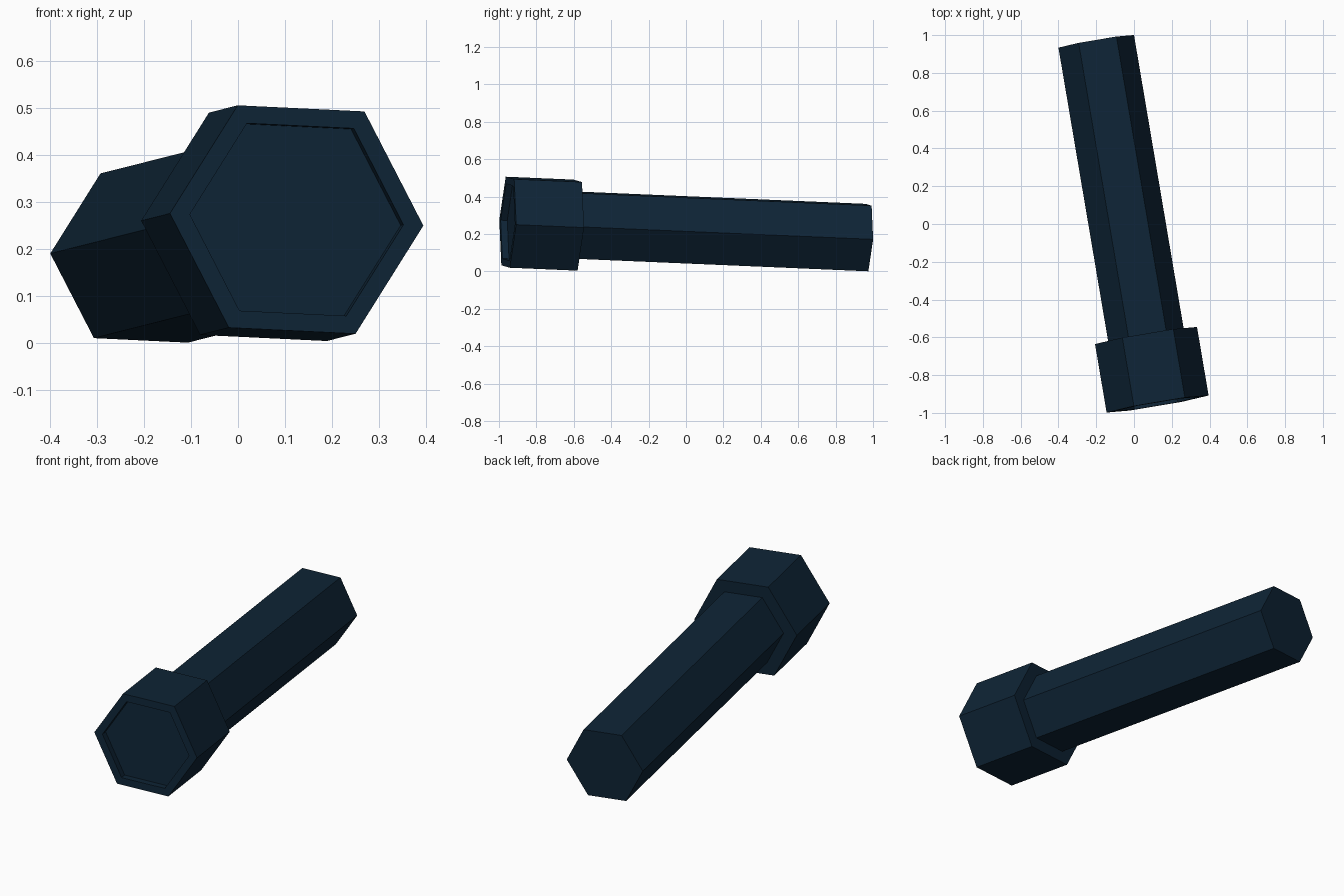
import bpy, bmesh, math
from mathutils import Vector, Matrix

if "Cube" in bpy.data.objects:
    bpy.data.objects.remove(bpy.data.objects["Cube"])

# Tilted axis of the torch: front centre to tail centre
FRONT = Vector((0.125, -0.953, 0.263))
TAIL = Vector((-0.2, 0.967, 0.181))
axis = (TAIL - FRONT).normalized()
length = (TAIL - FRONT).length

# Local frame: x points to the right-hand corner of the hexagon
right = Vector((0.27, 0.045, -0.013))
right = (right - axis * right.dot(axis)).normalized()
side = axis.cross(right)
frame = Matrix((right, side, axis)).transposed().to_4x4()
frame.translation = FRONT

navy = bpy.data.materials.new("dark navy")
navy.diffuse_color = (0.0045, 0.018, 0.037, 1)
navy.use_nodes = True
navy.node_tree.nodes["Principled BSDF"].inputs["Base Color"].default_value = navy.diffuse_color


def hex_part(name, rings, cap_start=False, cap_end=False):
    """Hexagonal rings given as (radius, distance along the axis)."""
    bm = bmesh.new()
    loops = []
    for r, t in rings:
        loops.append([bm.verts.new((r * math.cos(k * math.pi / 3),
                                    r * math.sin(k * math.pi / 3), t))
                      for k in range(6)])
    for a, b in zip(loops, loops[1:]):
        for k in range(6):
            n = (k + 1) % 6
            bm.faces.new((a[k], a[n], b[n], b[k]))
    if cap_start:
        bm.faces.new(loops[0][::-1])
    if cap_end:
        bm.faces.new(loops[-1])
    bm.transform(frame)
    mesh = bpy.data.meshes.new(name)
    bm.to_mesh(mesh)
    bm.free()
    mesh.materials.append(navy)
    obj = bpy.data.objects.new(name, mesh)
    bpy.context.collection.objects.link(obj)
    return obj


HEAD_R, LENS_R, BODY_R = 0.274, 0.231, 0.203
HEAD_LEN, RECESS = 0.368, 0.036

# Head: recessed lens panel, front rim, outer wall and rear ledge
hex_part("head", [(LENS_R, RECESS), (LENS_R, 0), (HEAD_R, 0),
                  (HEAD_R, HEAD_LEN), (BODY_R, HEAD_LEN)], cap_start=True)

# Handle: long hexagonal barrel with a flat tail
hex_part("handle", [(BODY_R, HEAD_LEN), (BODY_R, length)], cap_end=True)
